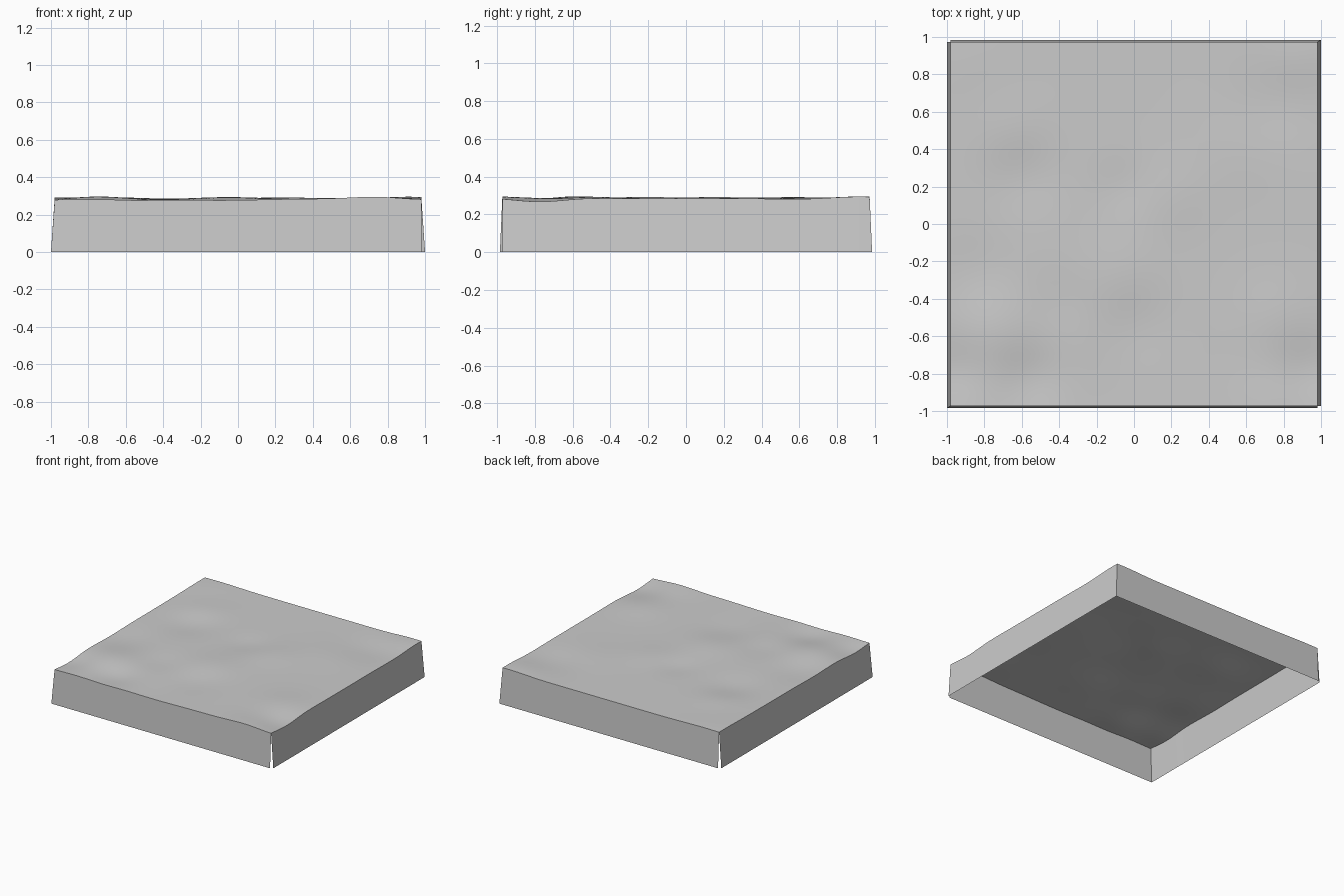
import bpy
import bmesh
import math

if "Cube" in bpy.data.objects:
    bpy.data.objects.remove(bpy.data.objects["Cube"], do_unlink=True)

HALF_X, HALF_Y = 0.98, 0.972
FLARE_X, FLARE_Y = 0.02, 0.013
CELLS = 56

# Gentle hills and hollows: x, y, radius, height
BUMPS = [
    (-0.75, -0.58, 0.2, 0.014), (-0.85, -0.25, 0.2, -0.008),
    (-0.55, -0.82, 0.17, -0.016), (-0.98, -0.78, 0.17, -0.018),
    (-0.4, -0.42, 0.16, -0.006), (-0.05, -0.25, 0.22, 0.010),
    (-0.1, -0.9, 0.3, -0.008), (0.0, -0.55, 0.2, -0.008),
    (-0.65, 0.5, 0.2, 0.009), (-0.6, 0.25, 0.2, -0.012),
    (-0.06, 0.2, 0.15, -0.008), (0.2, 0.15, 0.2, 0.008),
    (0.75, 0.65, 0.22, -0.011), (0.55, 0.4, 0.25, 0.006),
    (0.9, 0.9, 0.2, 0.013), (0.95, -0.78, 0.18, -0.018),
    (0.75, -0.5, 0.2, 0.009), (0.75, -0.98, 0.2, 0.012),
    (-0.85, 0.9, 0.25, 0.008),
]


def height(x, y):
    return 0.284 + sum(h * math.exp(-((x - cx) ** 2 + (y - cy) ** 2) / (r * r))
                       for cx, cy, r, h in BUMPS)


def make_object(name, bm, material):
    mesh = bpy.data.meshes.new(name)
    bm.to_mesh(mesh)
    bm.free()
    mesh.materials.append(material)
    for poly in mesh.polygons:
        poly.use_smooth = True
    obj = bpy.data.objects.new(name, mesh)
    bpy.context.collection.objects.link(obj)
    return obj


grey = bpy.data.materials.new("plain grey")
grey.use_nodes = True
colour = (0.6, 0.6, 0.6, 1)
grey.diffuse_color = colour
grey.node_tree.nodes["Principled BSDF"].inputs["Base Color"].default_value = colour

# Wavy ground surface
bm = bmesh.new()
bmesh.ops.create_grid(bm, x_segments=CELLS, y_segments=CELLS, size=1)
for v in bm.verts:
    x, y = v.co.x * HALF_X, v.co.y * HALF_Y
    v.co = (x, y, height(x, y))
make_object("ground_surface", bm, grey)


# Flared skirt walls; two opposite corners stay open, the other two meet
def skirt(name, start, end, out, start_shift, end_shift):
    bm = bmesh.new()
    previous = None
    for i in range(CELLS + 1):
        t = i / CELLS
        x = (start[0] + (end[0] - start[0]) * t) * HALF_X
        y = (start[1] + (end[1] - start[1]) * t) * HALF_Y
        shift = start_shift if i == 0 else end_shift if i == CELLS else (0, 0)
        low_x = x + (out[0] + shift[0]) * FLARE_X
        low_y = y + (out[1] + shift[1]) * FLARE_Y
        pair = (bm.verts.new((x, y, height(x, y))), bm.verts.new((low_x, low_y, 0)))
        if previous:
            bm.faces.new((previous[0], previous[1], pair[1], pair[0]))
        previous = pair
    make_object(name, bm, grey)


skirt("front_skirt", (-1, -1), (1, -1), (0, -1), (-1, 0), (0, 0))
skirt("left_skirt", (1, -1), (1, 1), (1, 0), (0, 0), (0, 1))
skirt("back_skirt", (1, 1), (-1, 1), (0, 1), (1, 0), (0, 0))
skirt("right_skirt", (-1, 1), (-1, -1), (-1, 0), (0, 0), (0, -1))
